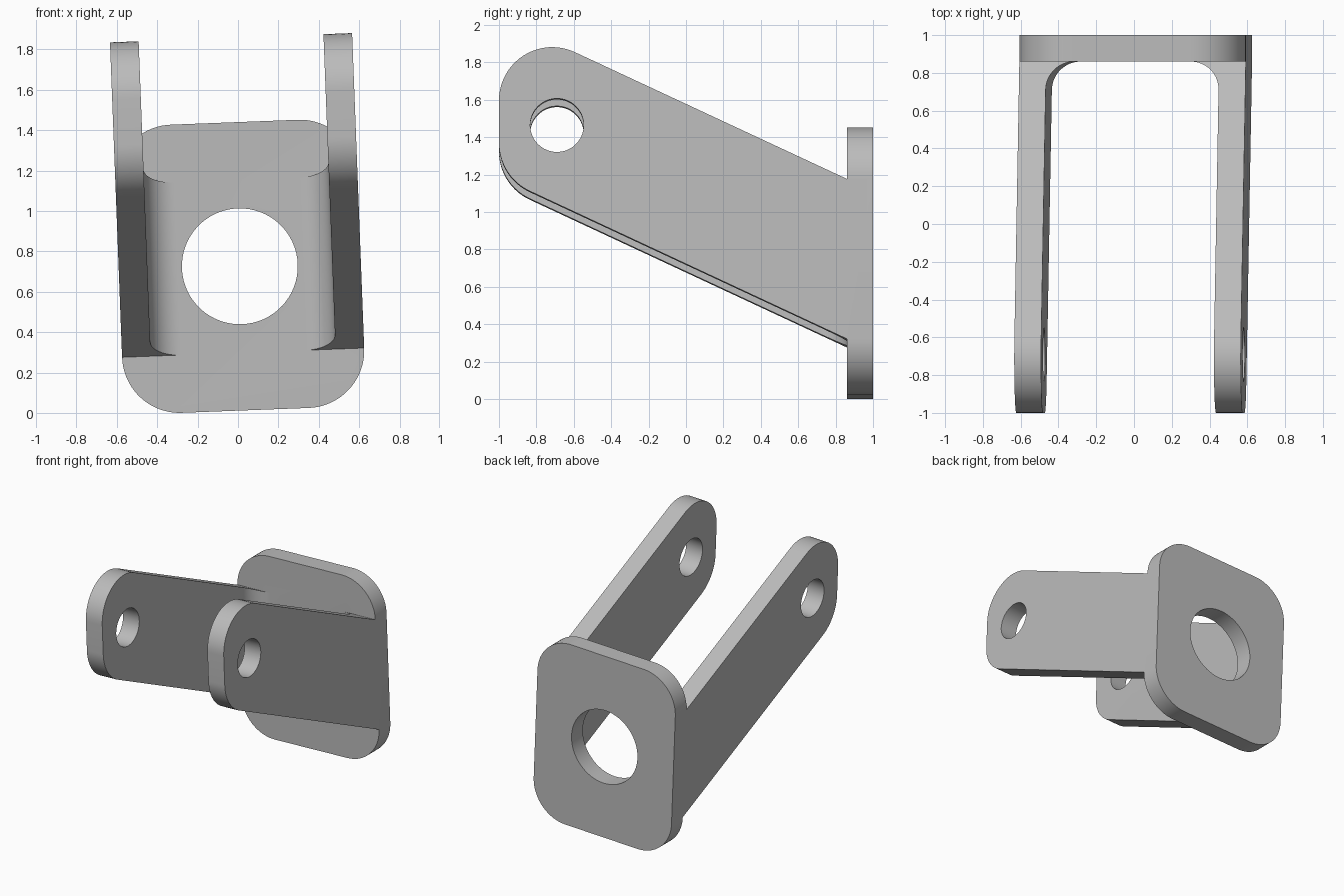
import bpy, bmesh, math
from mathutils import Vector

cube = bpy.data.objects.get("Cube")
if cube:
    bpy.data.objects.remove(cube, do_unlink=True)

HALF_W, HALF_H = 0.6, 0.714          # plate half sizes
BACK, FACE, FRONT = 1.0, 0.86, -1.0  # plate back, plate front, arm tips
THICK, CORNER, FILLET = 0.142, 0.285, 0.15
SLOPE = math.tan(math.radians(25))
ARM_HALF = 0.428

steel = bpy.data.materials.new("light_grey_steel")
steel.use_nodes = True
GREY = (0.5, 0.5, 0.5, 1)
steel.diffuse_color = GREY
steel.node_tree.nodes["Principled BSDF"].inputs["Base Color"].default_value = GREY


def rounded(points, radii, steps=20):
    """Outline with each corner replaced by a tangent arc."""
    out = []
    for i, (p, r) in enumerate(zip(points, radii)):
        p = Vector(p)
        if r == 0:
            out.append(p)
            continue
        a = (Vector(points[i - 1]) - p).normalized()
        b = (Vector(points[(i + 1) % len(points)]) - p).normalized()
        half = a.angle(b) / 2
        centre = p + (a + b).normalized() * r / math.sin(half)
        start = p + a * r / math.tan(half) - centre
        end = p + b * r / math.tan(half) - centre
        sweep = math.pi - 2 * half
        for k in range(steps + 1):
            t = k / steps
            out.append(centre + (start * math.sin((1 - t) * sweep)
                                 + end * math.sin(t * sweep)) / math.sin(sweep))
    return out


def circle(u, v, r, steps=64):
    return [(u + r * math.cos(math.tau * k / steps),
             v + r * math.sin(math.tau * k / steps)) for k in range(steps)]


def prism(name, outline, axis, low, high):
    """Extrude a 2D outline along the given axis."""
    bm = bmesh.new()
    verts = []
    for u, v in outline:
        co = [u, v]
        co.insert("xyz".index(axis), low)
        verts.append(bm.verts.new(co))
    face = bm.faces.new(verts)
    top = bmesh.ops.extrude_face_region(bm, geom=[face])["geom"]
    shift = Vector([high - low if c == axis else 0 for c in "xyz"])
    bmesh.ops.translate(bm, vec=shift,
                        verts=[g for g in top if isinstance(g, bmesh.types.BMVert)])
    bmesh.ops.recalc_face_normals(bm, faces=bm.faces)
    mesh = bpy.data.meshes.new(name)
    bm.to_mesh(mesh)
    bm.free()
    mesh.materials.append(steel)
    obj = bpy.data.objects.new(name, mesh)
    bpy.context.collection.objects.link(obj)
    return obj


def combine(target, other, operation):
    """Boolean, applied at once; the second object is used up."""
    mod = target.modifiers.new("boolean", "BOOLEAN")
    mod.operation, mod.solver, mod.object = operation, "EXACT", other
    graph = bpy.context.evaluated_depsgraph_get()
    mesh = bpy.data.meshes.new_from_object(target.evaluated_get(graph))
    target.modifiers.clear()
    target.data = mesh
    bpy.data.objects.remove(other, do_unlink=True)


# Mounting plate with a large central hole
w, h = HALF_W, HALF_H
bracket = prism("clevis_bracket",
                rounded([(-w, -h), (w, -h), (w, h), (-w, h)], [CORNER] * 4),
                "y", FACE, BACK)
combine(bracket, prism("plate_hole", circle(0, 0, 0.287), "y", 0.5, 1.5), "DIFFERENCE")

# Two slanted arms, each with an inner fillet at the plate and a pin hole
rise = (FACE - FRONT) * SLOPE
side_outline = rounded([(FACE, -ARM_HALF), (FACE, ARM_HALF),
                        (FRONT, ARM_HALF + rise), (FRONT, rise - ARM_HALF)],
                       [0, 0, CORNER, CORNER])
inner = HALF_W - THICK
for name, s in (("left", 1), ("right", -1)):
    # the fillet bulges into the corner between arm and plate
    fillet = [(s * (inner - FILLET + FILLET * math.cos(a)),
               FACE - FILLET + FILLET * math.sin(a))
              for a in (k / 16 * math.pi / 2 for k in range(17))]
    plan = [(s * w, FACE), (s * w, FRONT - 0.1), (s * inner, FRONT - 0.1)] + fillet
    arm = prism(name + "_arm", side_outline, "x", -1, 1)
    combine(arm, prism("arm_plan", plan, "z", -2, 3), "INTERSECT")
    combine(arm, prism("pin_hole", circle(-0.69, 0.715, 0.143), "x", -1, 1), "DIFFERENCE")
    combine(bracket, arm, "UNION")

# Smooth the curved faces, keep the edges crisp
bracket.data.shade_smooth()
bracket.data.set_sharp_from_angle(angle=math.radians(30))

# The whole bracket leans slightly to its right
bracket.rotation_euler.y = math.radians(-2.2)
bracket.location = (0.009, 0, 0.726)
